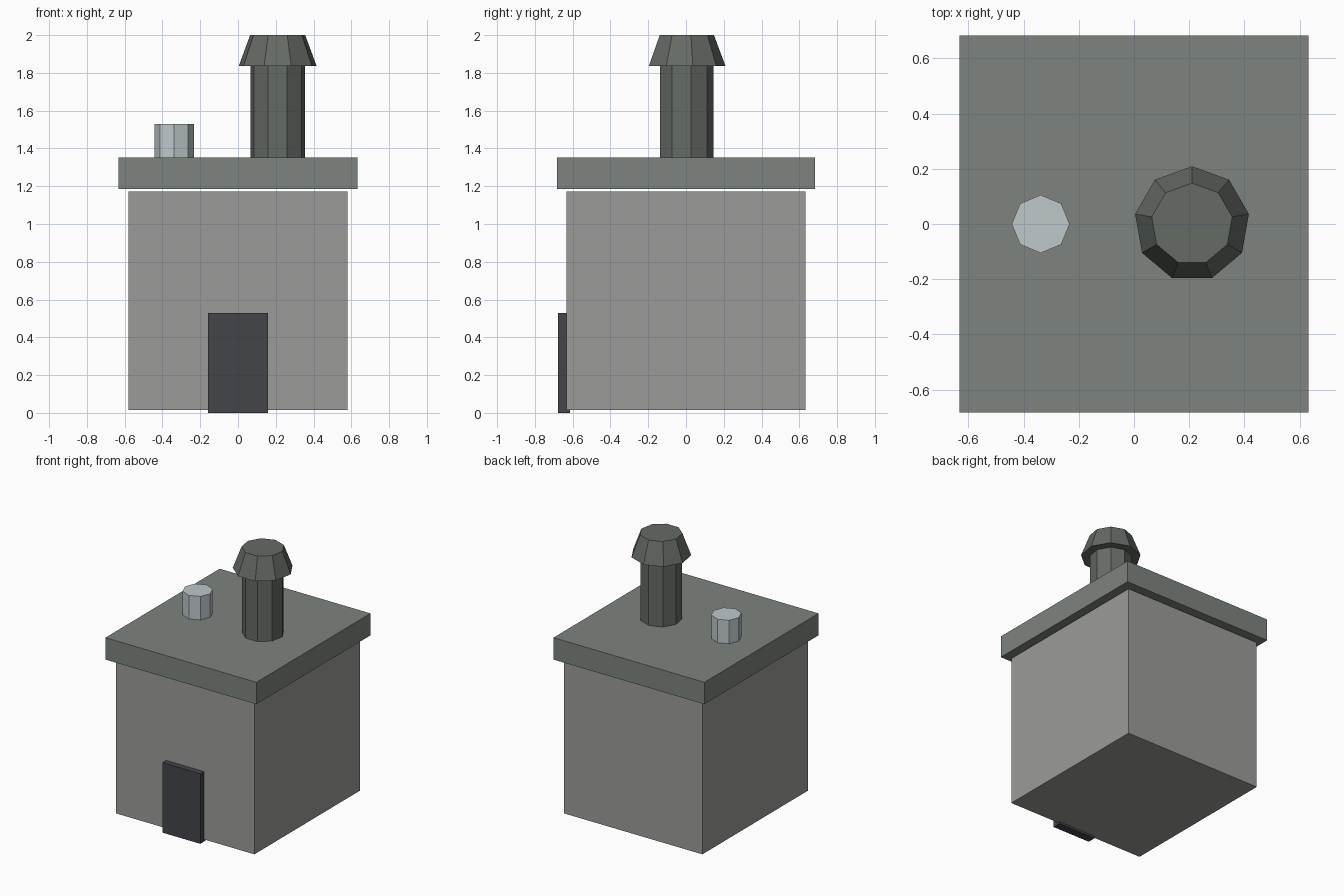
import bpy

if "Cube" in bpy.data.objects:
    bpy.data.objects.remove(bpy.data.objects["Cube"])


def paint(obj, name, color):
    obj.name = name
    obj.data.name = name
    mat = bpy.data.materials.new(name + "_paint")
    mat.diffuse_color = (*color, 1)
    mat.use_nodes = True
    mat.node_tree.nodes["Principled BSDF"].inputs["Base Color"].default_value = mat.diffuse_color
    obj.data.materials.append(mat)


def box(name, low, high, color):
    """Box spanning two opposite corners."""
    bpy.ops.mesh.primitive_cube_add(size=1, location=[(a + b) / 2 for a, b in zip(low, high)])
    obj = bpy.context.object
    obj.scale = [b - a for a, b in zip(low, high)]
    bpy.ops.object.transform_apply(location=False, rotation=False, scale=True)
    paint(obj, name, color)


def drum(name, sides, x, r_low, r_high, z_low, z_high, color):
    """Upright faceted cylinder or cone section standing on the roof at y = 0."""
    bpy.ops.mesh.primitive_cone_add(vertices=sides, radius1=r_low, radius2=r_high,
                                    depth=z_high - z_low, location=(x, 0, (z_low + z_high) / 2))
    paint(bpy.context.object, name, color)


WALL = (0.33, 0.335, 0.315)
ROOF = (0.21, 0.23, 0.21)
PIPE = (0.13, 0.145, 0.13)
DOOR = (0.055, 0.06, 0.067)
VENT = (0.52, 0.58, 0.60)

# Building: walls, overhanging slab roof just above them, door on the front
box("walls", (-0.58, -0.632, 0.016), (0.58, 0.632, 1.172), WALL)
box("roof_slab", (-0.632, -0.683, 1.186), (0.632, 0.683, 1.352), ROOF)
box("door", (-0.158, -0.677, 0), (0.158, -0.615, 0.53), DOOR)

# Chimney pipe with its flared cap
drum("chimney_pipe", 9, 0.21, 0.146, 0.146, 1.345, 1.838, PIPE)
drum("chimney_cap", 9, 0.21, 0.209, 0.148, 1.837, 2.0, PIPE)

# Small roof vent
drum("roof_vent", 8, -0.338, 0.105, 0.105, 1.345, 1.53, VENT)
